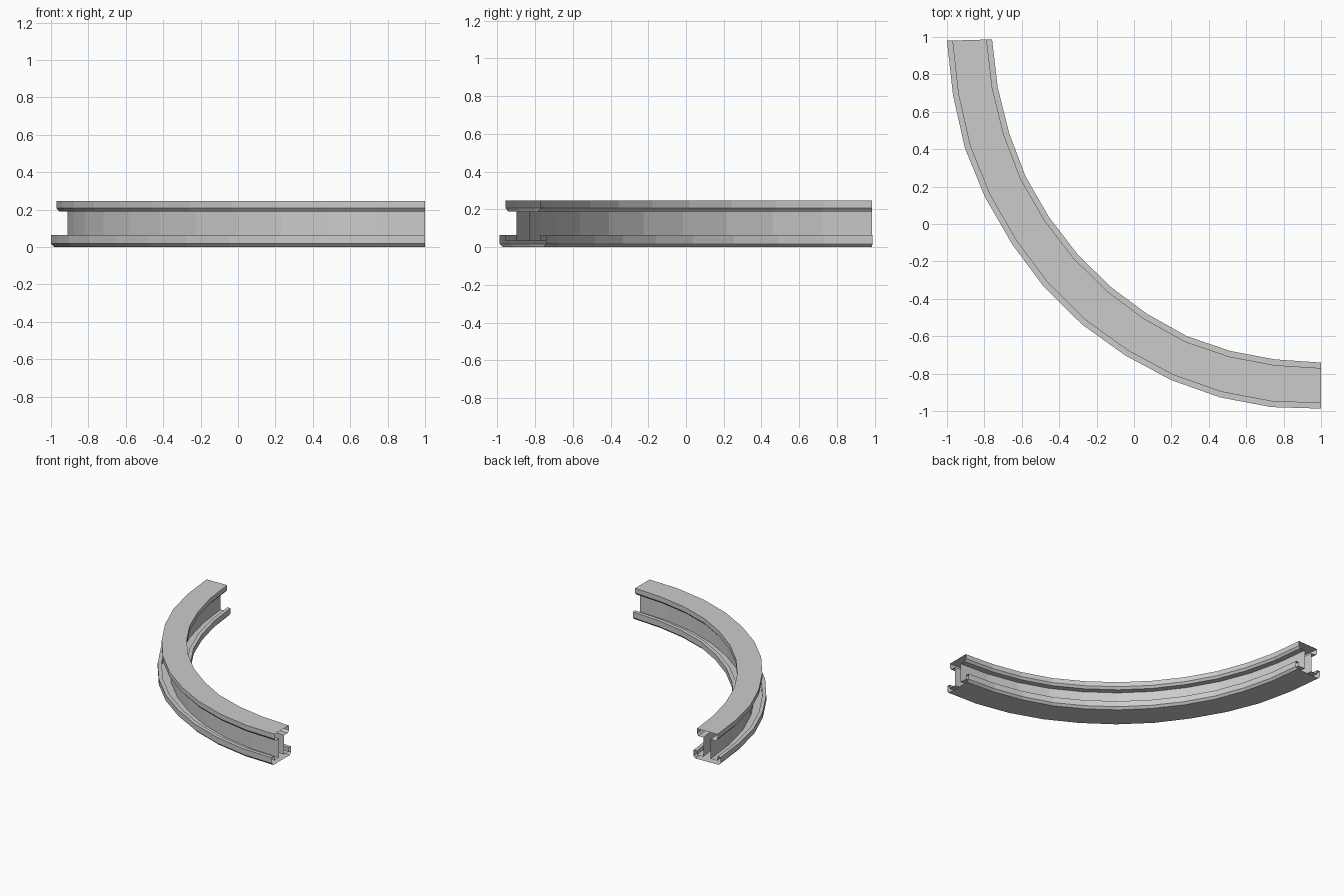
import bpy, bmesh
from mathutils import Vector

if "Cube" in bpy.data.objects:
    bpy.data.objects.remove(bpy.data.objects["Cube"])

# Plan outline of the bottom flange: outer and inner edge of the bend
OUTER = [(-1, .98), (-.968, .69), (-.904, .406), (-.797, .144), (-.652, -.107),
         (-.481, -.337), (-.278, -.537), (-.048, -.702), (.198, -.834),
         (.46, -.927), (.735, -.979), (1, -.987)]
INNER = [(-.759, .987), (-.729, .733), (-.668, .487), (-.58, .255), (-.455, .037),
         (-.303, -.16), (-.128, -.334), (.07, -.481), (.283, -.6),
         (.515, -.679), (.754, -.724), (1, -.741)]

# Half of the rail section, bottom centre to top: (half width 0..0.5, z)
HALF = [(.43, 0), (.5, .018), (.5, .065), (.38, .065), (.38, .032), (.135, .032),
        (.135, .19), (.32, .19), (.38, .208), (.38, .247)]
SECTION = [(.5 - w, z) for w, z in HALF] + [(.5 + w, z) for w, z in reversed(HALF)]


def sweep_between(name, outer, inner, section):
    """Skin a closed section along two guide edges, open at both ends."""
    bm = bmesh.new()
    rings = []
    for o, i in zip(outer, inner):
        o, i = Vector(o), Vector(i)
        rings.append([bm.verts.new((*o.lerp(i, u), z)) for u, z in section])
    n = len(section)
    for a, b in zip(rings, rings[1:]):
        for k in range(n):
            m = (k + 1) % n
            bm.faces.new((a[k], a[m], b[m], b[k]))
    bmesh.ops.recalc_face_normals(bm, faces=bm.faces)
    # Ensure the top face points upward
    top = max(bm.faces, key=lambda f: f.calc_center_median().z)
    if top.normal.z < 0:
        bmesh.ops.reverse_faces(bm, faces=bm.faces)
    mesh = bpy.data.meshes.new(name)
    bm.to_mesh(mesh)
    bm.free()
    obj = bpy.data.objects.new(name, mesh)
    bpy.context.collection.objects.link(obj)
    return obj


# Curved rail
sweep_between("curved_rail", OUTER, INNER, SECTION)
